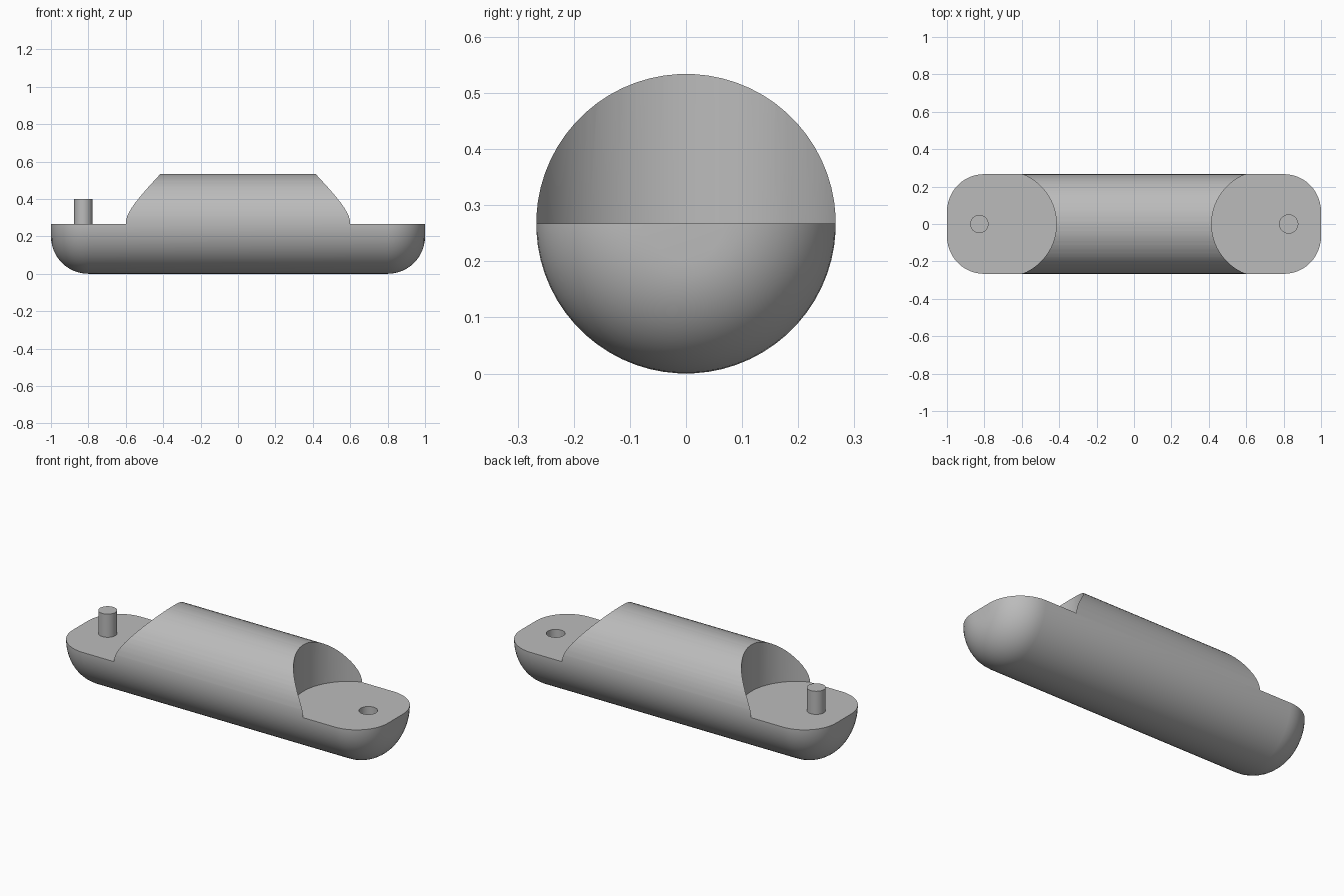
import bpy, bmesh
from math import sin, cos, pi
from mathutils import Vector, Matrix

if "Cube" in bpy.data.objects:
    bpy.data.objects.remove(bpy.data.objects["Cube"], do_unlink=True)

R = 0.267          # hull radius, also the deck height
FILLET = 0.2       # rounding of the hull ends
PEG_X, PEG_R = 0.827, 0.049

grey = bpy.data.materials.new("plain_grey")
grey.use_nodes = True
colour = (0.5, 0.5, 0.5, 1)
grey.diffuse_color = colour
grey.node_tree.nodes["Principled BSDF"].inputs["Base Color"].default_value = colour


def make(name, bm):
    bmesh.ops.recalc_face_normals(bm, faces=bm.faces)
    mesh = bpy.data.meshes.new(name)
    bm.to_mesh(mesh)
    bm.free()
    mesh.materials.append(grey)
    obj = bpy.data.objects.new(name, mesh)
    bpy.context.collection.objects.link(obj)
    return obj


def activate(obj):
    bpy.ops.object.select_all(action='DESELECT')
    obj.select_set(True)
    bpy.context.view_layer.objects.active = obj


def smooth(obj):
    activate(obj)
    bpy.ops.object.shade_smooth_by_angle(angle=pi / 6)


def upright_cylinder(name, x, radius, z0, z1):
    bm = bmesh.new()
    bmesh.ops.create_cone(bm, cap_ends=True, segments=32, radius1=radius, radius2=radius,
                          depth=z1 - z0, matrix=Matrix.Translation((x, 0, (z0 + z1) / 2)))
    return make(name, bm)


def deck_cutter(side):
    # Prism with a round inner end, reaching beyond the hull tip
    bm = bmesh.new()
    radius, centre, n = 0.285, 0.7, 48
    arc = [(centre - radius * sin(pi * i / n), radius * cos(pi * i / n)) for i in range(n + 1)]
    outline = arc + [(1.2, -radius), (1.2, radius)]
    face = bm.faces.new([bm.verts.new((side * x, y, R)) for x, y in outline])
    top = bmesh.ops.extrude_face_region(bm, geom=[face])["geom"]
    bmesh.ops.translate(bm, vec=(0, 0, 0.5),
                        verts=[v for v in top if isinstance(v, bmesh.types.BMVert)])
    return make("deck_cutter", bm)


# Hull: filleted profile revolved around the long axis
steps = 12
right_end = [(1 - FILLET + FILLET * sin(pi / 2 * i / steps),
              R - FILLET + FILLET * cos(pi / 2 * i / steps)) for i in range(steps + 1)]
right_end.append((1, 0))
profile = [(-x, r) for x, r in reversed(right_end)] + right_end
turn = Matrix.Rotation(pi / 64, 3, 'X')
bm = bmesh.new()
verts = [bm.verts.new(turn @ Vector((x, 0, r)) + Vector((0, 0, R))) for x, r in profile]
edges = [bm.edges.new(pair) for pair in zip(verts, verts[1:])]
bmesh.ops.spin(bm, geom=verts + edges, cent=(0, 0, R), axis=(1, 0, 0),
               angle=2 * pi, steps=64)
bmesh.ops.remove_doubles(bm, verts=bm.verts, dist=0.0001)
hull = make("hull", bm)

# Cut both decks and the socket
cutters = [deck_cutter(1), deck_cutter(-1),
           upright_cylinder("socket_cutter", PEG_X, PEG_R, R - 0.14, R + 0.1)]
for cutter in cutters:
    cutter.hide_render = True
    activate(hull)
    cut = hull.modifiers.new("cut", 'BOOLEAN')
    cut.operation = 'DIFFERENCE'
    cut.solver = 'EXACT'
    cut.object = cutter
    bpy.ops.object.modifier_apply(modifier=cut.name)
    bpy.data.objects.remove(cutter, do_unlink=True)
smooth(hull)

# Peg on the opposite deck
smooth(upright_cylinder("peg", -PEG_X, PEG_R, R - 0.02, 0.4))
